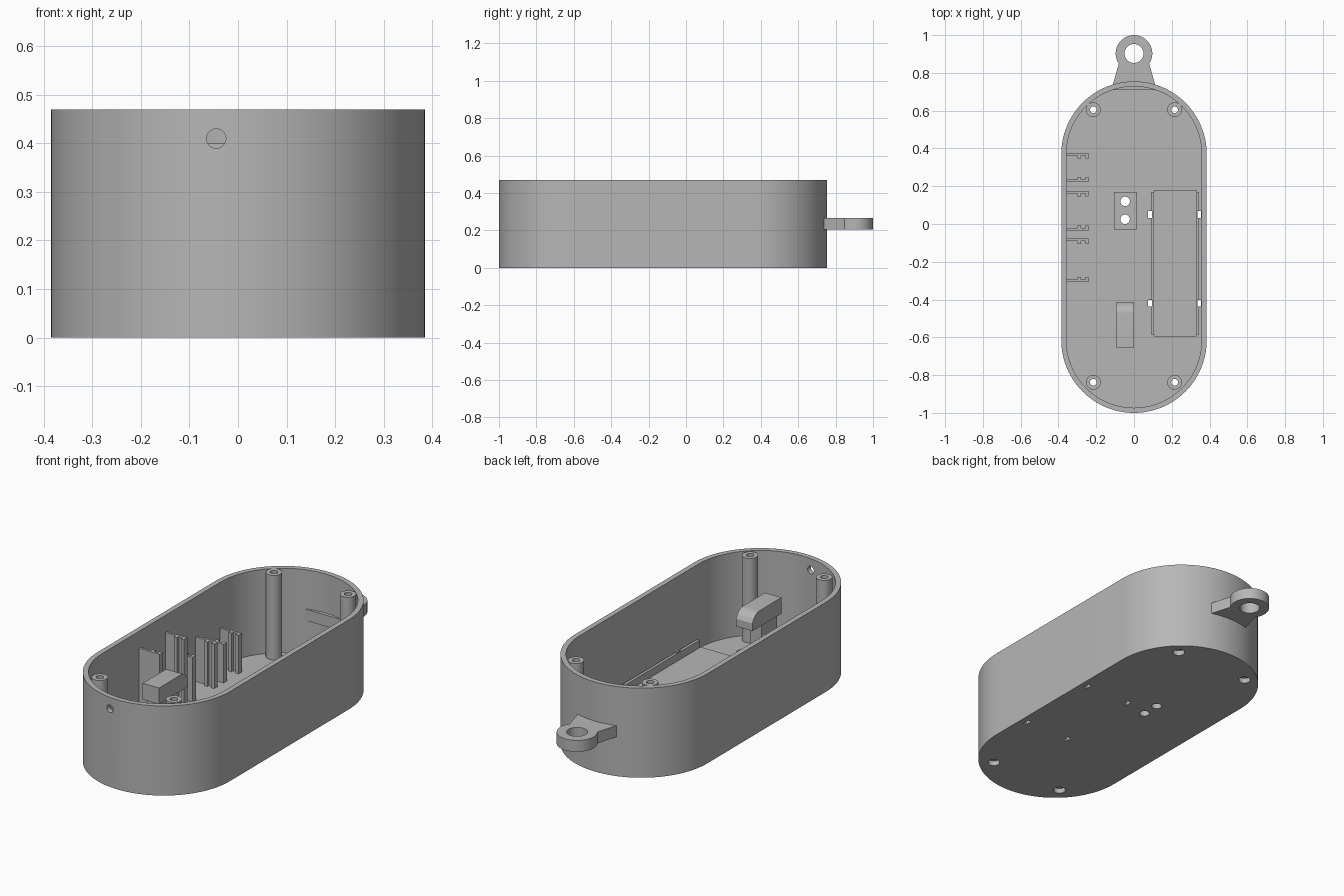
import bpy, bmesh, math
from mathutils import Matrix

if "Cube" in bpy.data.objects:
    bpy.data.objects.remove(bpy.data.objects["Cube"])

grey = bpy.data.materials.new("plain grey")
grey.use_nodes = True
COLOUR = (0.47, 0.47, 0.47, 1)
grey.diffuse_color = COLOUR
grey.node_tree.nodes["Principled BSDF"].inputs["Base Color"].default_value = COLOUR

HEIGHT, FLOOR, RADIUS, WALL = 0.47, 0.027, 0.385, 0.027
INNER = RADIUS - WALL
FRONT_C, BACK_C = -0.615, 0.37


def prism(name, outline, low, high, turn=None):
    """Extrude a flat outline from low to high, optionally turned to another axis."""
    bm = bmesh.new()
    face = bm.faces.new([bm.verts.new((x, y, low)) for x, y in outline])
    top = bmesh.ops.extrude_face_region(bm, geom=[face])["geom"]
    moved = [v for v in top if isinstance(v, bmesh.types.BMVert)]
    bmesh.ops.translate(bm, verts=moved, vec=(0, 0, high - low))
    if turn:
        bm.transform(turn)
    bmesh.ops.recalc_face_normals(bm, faces=bm.faces)
    mesh = bpy.data.meshes.new(name)
    bm.to_mesh(mesh)
    bm.free()
    mesh.materials.append(grey)
    obj = bpy.data.objects.new(name, mesh)
    bpy.context.collection.objects.link(obj)
    return obj


def arc(cx, cy, r, start, end, steps):
    angles = [math.radians(start + (end - start) * i / steps) for i in range(steps + 1)]
    return [(cx + r * math.cos(a), cy + r * math.sin(a)) for a in angles]


def circle(cx, cy, r, steps=32):
    return arc(cx, cy, r, 0, 360, steps)[:-1]


def rect(x0, x1, y0, y1):
    return [(x0, y0), (x1, y0), (x1, y1), (x0, y1)]


def stadium(r):
    return arc(0, BACK_C, r, 0, 180, 48) + arc(0, FRONT_C, r, 180, 360, 48)


def activate(obj):
    bpy.ops.object.select_all(action="DESELECT")
    obj.select_set(True)
    bpy.context.view_layer.objects.active = obj


def cut(obj, outline, low, high, turn=None):
    """Subtract a prism and throw the cutter away."""
    cutter = prism("cutter", outline, low, high, turn)
    mod = obj.modifiers.new("cut", "BOOLEAN")
    mod.operation, mod.solver, mod.object = "DIFFERENCE", "EXACT", cutter
    activate(obj)
    bpy.ops.object.modifier_apply(modifier=mod.name)
    bpy.data.objects.remove(cutter)


# Hollow case
case = prism("case", stadium(RADIUS), 0, HEIGHT)
cut(case, stadium(INNER), FLOOR, 1)

# Cable hole through the front wall
TO_FRONT = Matrix.Rotation(math.radians(90), 4, "X")
cut(case, circle(-0.045, 0.41, 0.02), 0.94, 1.05, TO_FRONT)

# Screw posts with a wide pocket underneath
for end, y in (("back", 0.605), ("front", -0.838)):
    for side, x in (("left", 0.215), ("right", -0.215)):
        post = prism(f"{end}_{side}_screw_post", circle(x, y, 0.039), FLOOR, HEIGHT)
        cut(post, circle(x, y, 0.018), -0.1, 1)
        cut(case, circle(x, y, 0.03), -0.1, 0.1)

# Pad with two round openings through the floor
pad = prism("sensor_pad", rect(-0.105, 0.015, -0.03, 0.17), FLOOR, 0.045)
for y in (0.12, 0.025):
    for obj in (pad, case):
        cut(obj, circle(-0.047, y, 0.025), -0.1, 0.2)

# Battery tray, its side rails and strap slots
prism("battery_tray", rect(0.105, 0.33, -0.595, 0.18), FLOOR, 0.05)
for side, x in (("inner", 0.09), ("outer", 0.33)):
    rail = prism(f"{side}_battery_rail", rect(x, x + 0.015, -0.585, 0.17), FLOOR, 0.09)
for x in (0.085, 0.345):
    for y in (0.05, -0.42):
        slot = rect(x - 0.01, x + 0.01, y - 0.018, y + 0.018)
        cut(case, slot, -0.1, 0.2)
        for name in ("inner_battery_rail", "outer_battery_rail"):
            if abs(bpy.data.objects[name].data.vertices[0].co.x - x) < 0.1:
                cut(bpy.data.objects[name], slot, -0.1, 0.2)

# Board holders: a fin from the wall with two teeth that form a slot
CLIPS = [(0.375, -1, 0.23), (0.222, 1, 0.23), (0.174, -1, 0.26),
         (-0.035, 1, 0.26), (-0.077, -1, 0.38), (-0.308, 1, 0.38)]
for i, (y, way, top) in enumerate(CLIPS):
    a, b, c = y, y + way * 0.013, y + way * 0.028
    fin = [(-0.365, a), (-0.24, a), (-0.24, c), (-0.258, c), (-0.258, b),
           (-0.28, b), (-0.28, c), (-0.298, c), (-0.298, b), (-0.365, b)]
    prism(f"board_holder_{i + 1}", fin, FLOOR, top)

# Cable rest: inset leg under a block with a rounded nose
prism("cable_rest_leg", rect(-0.08, -0.015, -0.64, -0.51), FLOOR, 0.32)
SIDEWAYS = Matrix(((0, 0, 1, 0), (1, 0, 0, 0), (0, 1, 0, 0), (0, 0, 0, 1)))
nose = [(-0.655, 0.315), (-0.415, 0.315), (-0.415, 0.355)]
nose += arc(-0.475, 0.34, 0.06, 20, 90, 8)
nose += [(-0.655, 0.40)]
prism("cable_rest", nose, -0.095, 0, SIDEWAYS)

# Hanging lug that passes through the back wall
lug_shape = [(-0.12, 0.71), (0.12, 0.71)] + arc(0, 0.903, 0.097, -34, 214, 40)
lug = prism("hanging_lug", lug_shape, 0.205, 0.265)
cut(lug, circle(0, 0.903, 0.05), 0, 1)

# Smooth the curved walls, keep edges sharp
for obj in bpy.context.collection.objects:
    if obj.type == "MESH" and obj.data.materials and obj.data.materials[0] == grey:
        activate(obj)
        bpy.ops.object.shade_smooth_by_angle(angle=math.radians(30))
